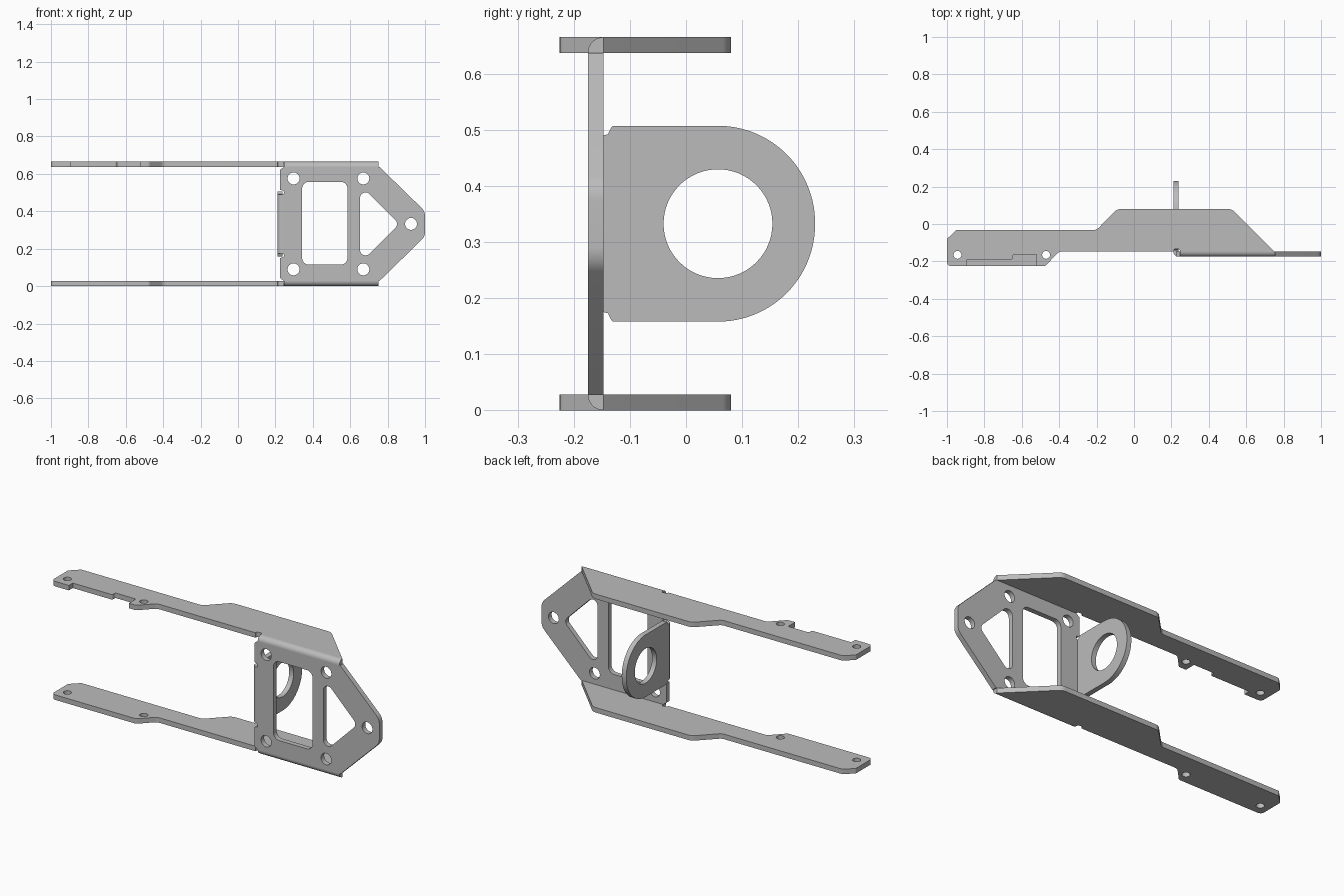
import bpy, bmesh, math
from mathutils import Vector

if "Cube" in bpy.data.objects:
    bpy.data.objects.remove(bpy.data.objects["Cube"], do_unlink=True)

steel = bpy.data.materials.new("grey steel")
steel.use_nodes = True
steel.diffuse_color = (0.5, 0.5, 0.5, 1)
steel.node_tree.nodes["Principled BSDF"].inputs["Base Color"].default_value = (0.5, 0.5, 0.5, 1)

T = 0.028            # sheet thickness
H = 0.665            # overall height
MID = H / 2
FRONT, BACK = -0.147 - T, -0.147

# Where a flat drawing (u, v) with depth w lands in space
AXES = {
    "X": lambda u, v, w: (w, u, v),
    "Y": lambda u, v, w: (u, w, v),
    "Z": lambda u, v, w: (u, v, w),
}


def rounded(points):
    """Polygon whose corners (u, v, radius) are replaced by arcs."""
    out = []
    for i, p in enumerate(points):
        c = Vector(p[:2])
        r = p[2] if len(p) > 2 else 0
        if r == 0:
            out.append(c)
            continue
        a = (Vector(points[i - 1][:2]) - c).normalized()
        b = (Vector(points[(i + 1) % len(points)][:2]) - c).normalized()
        half = a.angle(b) / 2
        centre = c + (a + b).normalized() * (r / math.sin(half))
        start = c + a * (r / math.tan(half)) - centre
        end = c + b * (r / math.tan(half)) - centre
        a0 = math.atan2(start.y, start.x)
        sweep = math.atan2(start.x * end.y - start.y * end.x, start.dot(end))
        n = max(3, int(abs(sweep) * r * 80) + 5)
        for k in range(n + 1):
            t = a0 + sweep * k / n
            out.append(centre + Vector((math.cos(t), math.sin(t))) * r)
    return out


def circle(u, v, r, n=40):
    return [Vector((u + r * math.cos(math.tau * k / n), v + r * math.sin(math.tau * k / n)))
            for k in range(n)]


def sector(u, v, start, r=T, n=10):
    """Quarter disc, the cross-section of a bend."""
    return [Vector((u, v))] + [
        Vector((u + r * math.cos(start + math.pi / 2 * k / n),
                v + r * math.sin(start + math.pi / 2 * k / n))) for k in range(n + 1)]


def sheet(name, axis, lo, hi, outline, holes=()):
    """Extruded flat outline with holes."""
    curve = bpy.data.curves.new(name + "_outline", "CURVE")
    curve.dimensions = "2D"
    curve.fill_mode = "BOTH"
    curve.extrude = (hi - lo) / 2
    for loop in [outline, *holes]:
        spline = curve.splines.new("POLY")
        spline.points.add(len(loop) - 1)
        for pt, co in zip(spline.points, loop):
            pt.co = (co[0], co[1], 0, 1)
        spline.use_cyclic_u = True
    temp = bpy.data.objects.new(name + "_temp", curve)
    bpy.context.collection.objects.link(temp)
    deps = bpy.context.evaluated_depsgraph_get()
    mesh = bpy.data.meshes.new_from_object(temp.evaluated_get(deps))
    bpy.data.objects.remove(temp, do_unlink=True)
    bpy.data.curves.remove(curve)

    bm = bmesh.new()
    bm.from_mesh(mesh)
    for vert in bm.verts:
        vert.co = AXES[axis](vert.co.x, vert.co.y, vert.co.z + (lo + hi) / 2)
    bmesh.ops.remove_doubles(bm, verts=bm.verts, dist=0.0001)
    bmesh.ops.recalc_face_normals(bm, faces=bm.faces)
    bm.to_mesh(mesh)
    bm.free()
    mesh.name = name
    mesh.materials.clear()
    mesh.materials.append(steel)
    obj = bpy.data.objects.new(name, mesh)
    bpy.context.collection.objects.link(obj)
    bpy.ops.object.select_all(action="DESELECT")
    obj.select_set(True)
    bpy.context.view_layer.objects.active = obj
    bpy.ops.object.shade_smooth_by_angle(angle=math.radians(30))
    return obj


# Front plate: upper half of the outline, then its mirror image
upper = [(0.238, 0.49), (0.245, 0.495, 0.004), (0.245, 0.508, 0.004), (0.225, 0.515),
         (0.225, 0.622), (0.245, 0.637), (0.757, 0.637), (1.0, 0.40, 0.06)]
lower = [(p[0], H - p[1], *p[2:]) for p in reversed(upper)]
window = rounded([(u, v, 0.035) for u, v in
                  [(0.343, 0.115), (0.585, 0.115), (0.585, 0.557), (0.343, 0.557)]])
triangle = rounded([(0.652, 0.543, 0.03), (0.8625, MID, 0.03), (0.652, H - 0.543, 0.03)])
bolts = [circle(u, MID + s * 0.243, 0.032) for u in (0.297, 0.67) for s in (-1, 1)]
sheet("front_plate", "Y", FRONT, BACK, rounded(upper + lower),
      [window, triangle, circle(0.925, MID, 0.032)] + bolts)

# Side arms: shared outline, the upper one has a stepped notch in its front edge
relief = [(0.245, BACK), (0.245, -0.133, 0.01), (0.212, -0.133, 0.01), (0.212, BACK)]
back_edge = [(-1, -0.225, 0.022), (-1, -0.08, 0.01), (-0.95, -0.032, 0.01),
             (-0.2, -0.032, 0.04), (-0.09, 0.08, 0.05), (0.523, 0.08, 0.05), (0.75, BACK)]
front_edge = [(-0.40, BACK, 0.04), (-0.475, -0.225, 0.02)]
notch = [(-0.52, -0.225), (-0.52, -0.163), (-0.648, -0.163, 0.01),
         (-0.648, -0.19, 0.01), (-0.893, -0.19), (-0.893, -0.225)]
arm_holes = [circle(u, -0.165, 0.021) for u in (-0.944, -0.47)]
sheet("lower_arm", "Z", 0, T, rounded(back_edge + relief + front_edge), arm_holes)
sheet("upper_arm", "Z", H - T, H, rounded(back_edge + relief + front_edge + notch), arm_holes)

# Bends joining the plate to the arms and to the ring tab
sheet("lower_bend", "X", 0.245, 0.752, sector(BACK, T, math.pi))
sheet("upper_bend", "X", 0.245, 0.752, sector(BACK, H - T, math.pi / 2))
sheet("tab_bend", "Z", H - 0.49, 0.49, sector(0.238, BACK, math.pi))

# Ring tab standing behind the plate
side = [(BACK, 0.49), (-0.139, 0.492), (-0.132, 0.507, 0.006), (0.23, 0.507, 0.173)]
tab = side + [(p[0], H - p[1], *p[2:]) for p in reversed(side)]
sheet("ring_tab", "X", 0.238 - T, 0.238, rounded(tab), [circle(0.057, MID, 0.097, 64)])
